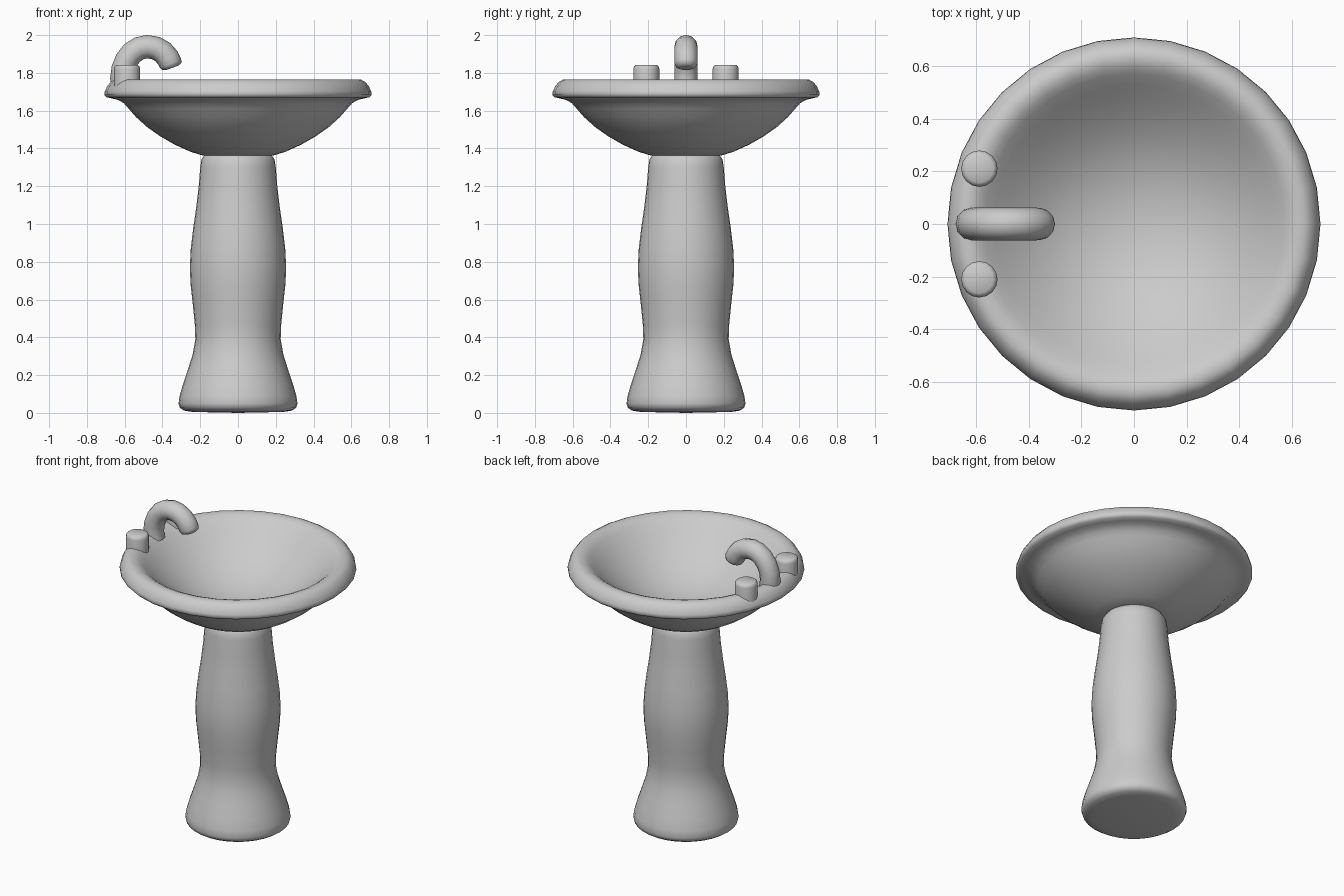
import bpy, bmesh, math

if "Cube" in bpy.data.objects:
    bpy.data.objects.remove(bpy.data.objects["Cube"])


def finish(obj, angle):
    bpy.ops.object.select_all(action='DESELECT')
    obj.select_set(True)
    bpy.context.view_layer.objects.active = obj
    bpy.ops.object.shade_smooth_by_angle(angle=math.radians(angle))


def lathe(name, profile, sides, loc=(0, 0, 0), angle=60):
    """Revolve (radius, height) points around z."""
    bm = bmesh.new()
    verts = [bm.verts.new((r, 0, z)) for r, z in profile]
    edges = [bm.edges.new(p) for p in zip(verts, verts[1:])]
    bmesh.ops.spin(bm, geom=verts + edges, cent=(0, 0, 0), axis=(0, 0, 1),
                   angle=math.tau, steps=sides, use_duplicate=False)
    bmesh.ops.remove_doubles(bm, verts=bm.verts, dist=1e-4)
    bmesh.ops.recalc_face_normals(bm, faces=bm.faces)
    mesh = bpy.data.meshes.new(name)
    bm.to_mesh(mesh)
    bm.free()
    obj = bpy.data.objects.new(name, mesh)
    obj.location = loc
    bpy.context.collection.objects.link(obj)
    finish(obj, angle)
    return obj


# Pedestal
lathe("pedestal", [
    (0, 0.0), (0.24, 0.005), (0.285, 0.012), (0.308, 0.027), (0.315, 0.05),
    (0.309, 0.09), (0.292, 0.15), (0.262, 0.24), (0.24, 0.31), (0.226, 0.39),
    (0.228, 0.46), (0.24, 0.58), (0.251, 0.68), (0.255, 0.77), (0.25, 0.87),
    (0.237, 0.98), (0.221, 1.09), (0.208, 1.2), (0.2, 1.3), (0.194, 1.34),
    (0.175, 1.37), (0, 1.375)], 32)

# Bowl: underside, rolled rim, then inside
lathe("basin", [
    (0, 1.36), (0.185, 1.362), (0.25, 1.382), (0.335, 1.42), (0.41, 1.463),
    (0.48, 1.512), (0.54, 1.566), (0.58, 1.612), (0.605, 1.64), (0.635, 1.657),
    (0.665, 1.664), (0.695, 1.671), (0.708, 1.684), (0.705, 1.703),
    (0.692, 1.73), (0.673, 1.753), (0.65, 1.765), (0.62, 1.764),
    (0.595, 1.754), (0.57, 1.736), (0.53, 1.70), (0.48, 1.655), (0.42, 1.605),
    (0.34, 1.549), (0.26, 1.506), (0.17, 1.474), (0.08, 1.456), (0, 1.452)], 32)

# Tap handles
for side, y in (("left", 0.21), ("right", -0.21)):
    lathe(side + "_tap_handle", [
        (0, 1.70), (0.069, 1.70), (0.069, 1.82), (0.065, 1.835),
        (0.053, 1.843), (0, 1.843)], 16, (-0.587, y, 0), 50)

# Spout: swept tube with rounded tip
path = [(-0.608, 1.72, 1), (-0.615, 1.77, 1), (-0.609, 1.82, 1), (-0.59, 1.868, 1),
        (-0.56, 1.906, 1), (-0.522, 1.93, 1), (-0.48, 1.939, 1),
        (-0.435, 1.931, 1), (-0.398, 1.91, 1), (-0.372, 1.88, 1),
        (-0.356, 1.85, 0.98), (-0.35, 1.835, 0.87), (-0.347, 1.827, 0.6)]
curve = bpy.data.curves.new("spout", 'CURVE')
curve.dimensions = '3D'
curve.bevel_depth = 0.062
curve.bevel_resolution = 4
curve.use_fill_caps = True
spline = curve.splines.new('POLY')
spline.points.add(len(path) - 1)
for p, (x, z, r) in zip(spline.points, path):
    p.co = (x, 0, z, 1)
    p.radius = r
spout = bpy.data.objects.new("spout", curve)
bpy.context.collection.objects.link(spout)
bpy.ops.object.select_all(action='DESELECT')
spout.select_set(True)
bpy.context.view_layer.objects.active = spout
bpy.ops.object.convert(target='MESH')
finish(bpy.context.view_layer.objects.active, 60)
